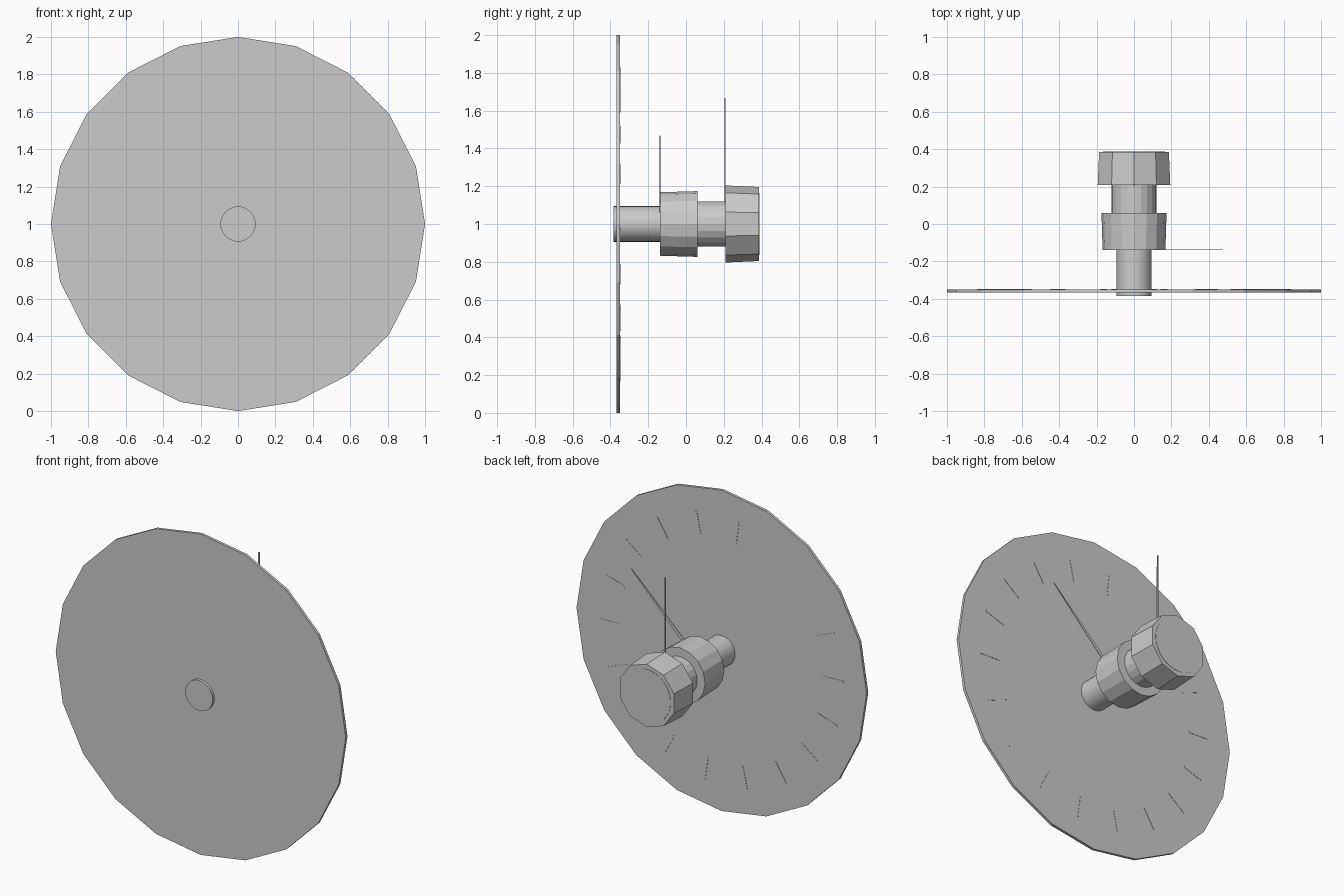
import bpy, bmesh, math
from math import sin, cos, radians, pi

if "Cube" in bpy.data.objects:
    bpy.data.objects.remove(bpy.data.objects["Cube"])

CZ = 1.0  # height of the shared axis


def make(name, verts, faces):
    mesh = bpy.data.meshes.new(name)
    mesh.from_pydata(verts, [], faces)
    bm = bmesh.new()
    bm.from_mesh(mesh)
    bmesh.ops.recalc_face_normals(bm, faces=bm.faces)
    bm.to_mesh(mesh)
    bm.free()
    ob = bpy.data.objects.new(name, mesh)
    bpy.context.collection.objects.link(ob)
    return ob


def drum(name, y0, y1, r0, r1, sides, smooth=False):
    """Closed cylinder or cone along y, with one vertex at the top."""
    verts = []
    for y, r in ((y0, r0), (y1, r1)):
        for i in range(sides):
            a = pi / 2 + 2 * pi * i / sides
            verts.append((r * cos(a), y, CZ + r * sin(a)))
    faces = [(i, (i + 1) % sides, sides + (i + 1) % sides, sides + i) for i in range(sides)]
    faces += [tuple(range(sides)), tuple(range(sides, 2 * sides))]
    ob = make(name, verts, faces)
    if smooth:
        for p in ob.data.polygons:
            p.use_smooth = len(p.vertices) == 4
    return ob


def bar(angle, r0, r1, w0, w1, y0, y1, base=0):
    """Thin radial blade in the dial plane: vertices and faces."""
    a = radians(angle)
    verts = []
    for y in (y0, y1):
        for r, w in ((r0, -w0), (r1, -w1), (r1, w1), (r0, w0)):
            verts.append((r * cos(a) - w * sin(a), y, CZ + r * sin(a) + w * cos(a)))
    quads = [(0, 1, 2, 3), (4, 5, 6, 7), (0, 1, 5, 4), (1, 2, 6, 5), (2, 3, 7, 6), (3, 0, 4, 7)]
    return verts, [tuple(base + i for i in q) for q in quads]


# dial plate
drum("dial_plate", -0.367, -0.350, 1.0, 1.0, 20)

# stepped shaft
drum("thin_shaft", -0.385, -0.10, 0.094, 0.094, 32, True)
drum("thick_shaft", 0.04, 0.23, 0.12, 0.12, 20)

# collar and end knob
drum("collar", -0.138, 0.06, 0.168, 0.174, 16)
drum("end_knob", 0.208, 0.386, 0.204, 0.196, 10)
drum("knob_cap", 0.37, 0.388, 0.165, 0.165, 32)

# pointers
make("collar_pointer", *bar(44.5, 0.1, 0.665, 0.012, 0.002, -0.140, -0.136))
make("knob_pointer", *bar(90, 0.1, 0.668, 0.006, 0.004, 0.205, 0.210))

# scale ticks on the back of the dial, with a gap left on the upper left
verts, faces = [], []
for k in range(18):
    angle = 38 + 20 * k
    if 105 < angle < 140:
        continue
    v, f = bar(angle, 0.70, 0.84, 0.005, 0.005, -0.352, -0.348, len(verts))
    verts += v
    faces += f
make("scale_ticks", verts, faces)
